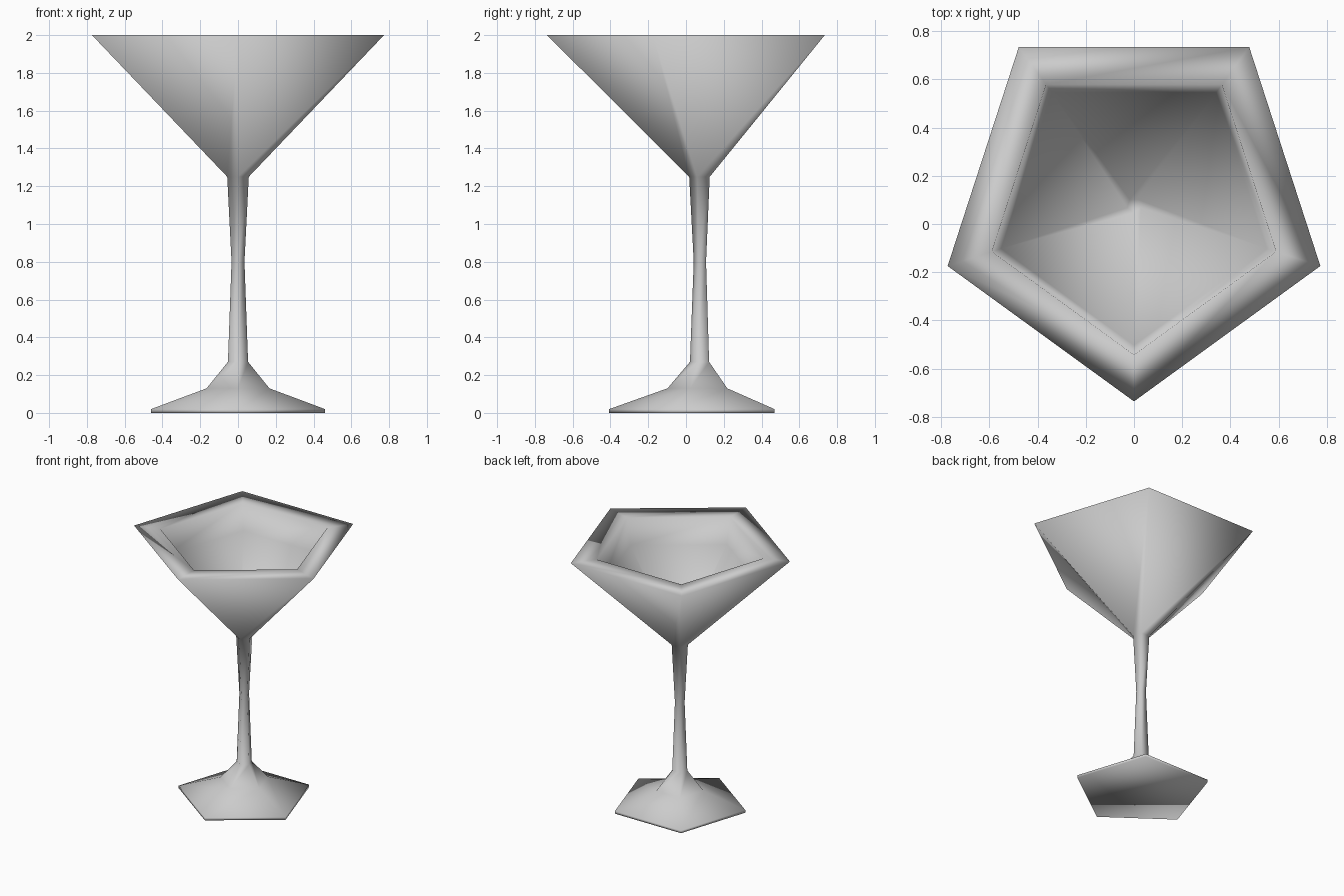
import bpy, bmesh, math

if "Cube" in bpy.data.objects:
    bpy.data.objects.remove(bpy.data.objects["Cube"])

SIDES = 5
CENTRE_Y = 0.077


def lathe(name, profile):
    """Spin a closed (radius, z) profile into a five-sided solid, one corner facing front."""
    bm = bmesh.new()
    rings = []
    for r, z in profile:
        ring = []
        for i in range(SIDES):
            a = -math.pi / 2 + i * math.tau / SIDES
            ring.append(bm.verts.new((r * math.cos(a), CENTRE_Y + r * math.sin(a), z)))
        rings.append(ring)
    for low, high in zip(rings, rings[1:]):
        for i in range(SIDES):
            j = (i + 1) % SIDES
            bm.faces.new((low[i], low[j], high[j], high[i]))
    # underside and bowl floor
    bm.faces.new(rings[0][::-1])
    bm.faces.new(rings[-1])
    bmesh.ops.recalc_face_normals(bm, faces=bm.faces[:])
    for f in bm.faces:
        f.smooth = True
    mesh = bpy.data.meshes.new(name)
    bm.to_mesh(mesh)
    bm.free()
    obj = bpy.data.objects.new(name, mesh)
    bpy.context.collection.objects.link(obj)
    return obj


foot = [(0.484, 0.0), (0.484, 0.02), (0.175, 0.13), (0.056, 0.27)]
stem = [(0.036, 0.80), (0.06, 1.25)]
bowl_outside = [(0.813, 2.0)]
# Inner wall drops from the rim and then hugs the outside of the bowl
bowl_inside = [(0.62, 2.0), (0.58, 1.80), (0.03, 1.25)]

# One continuous glass: foot, stem, flared bowl with a broad flat rim
lathe("cocktail_glass", foot + stem + bowl_outside + bowl_inside)
